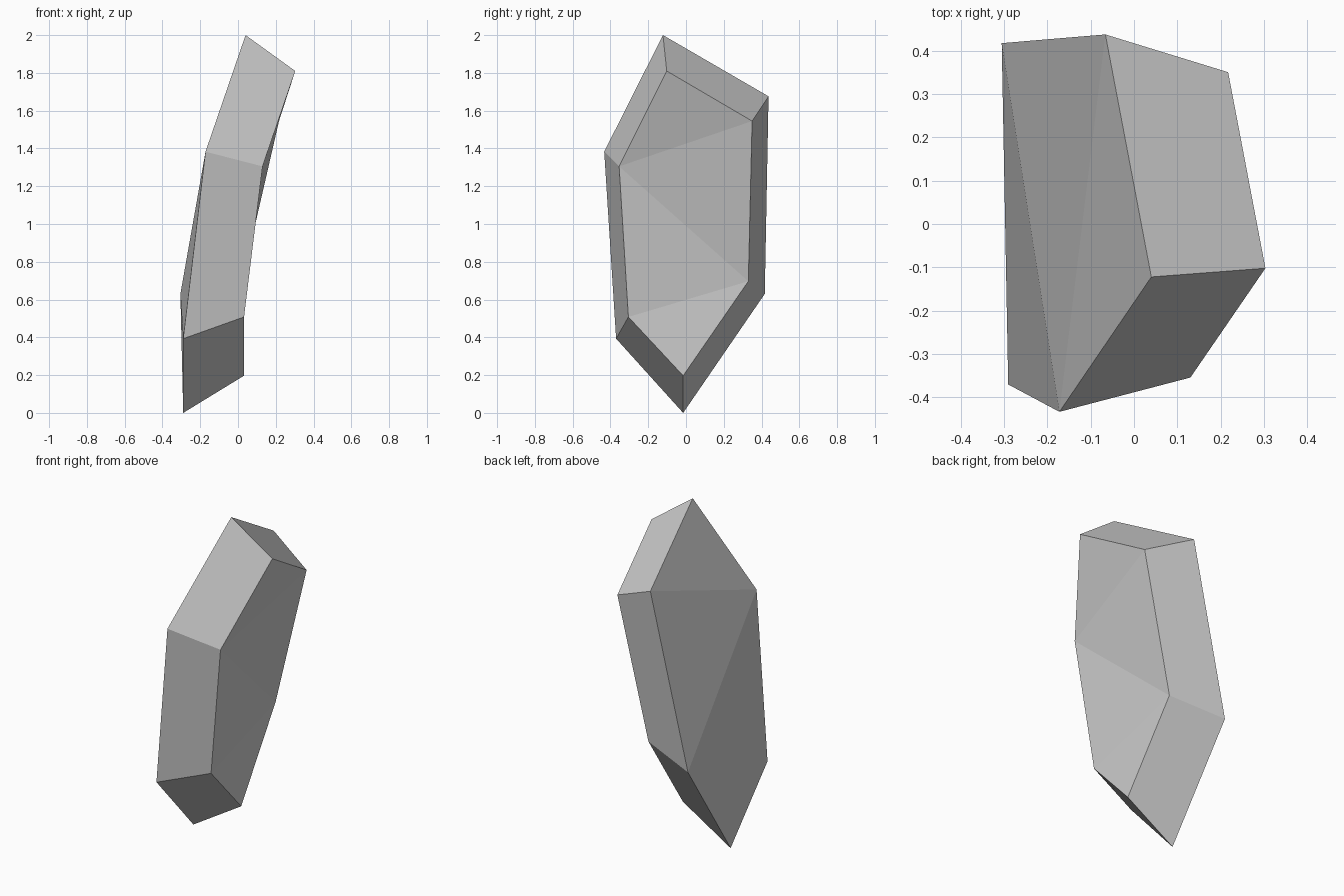
import bpy, bmesh

if "Cube" in bpy.data.objects:
    bpy.data.objects.remove(bpy.data.objects["Cube"])

# Matching six-sided outlines of the two broad faces, from the tip round the back
left_outline = [(0.04, -0.122, 2.0), (-0.066, 0.437, 1.676), (-0.305, 0.417, 0.63),
                (-0.29, -0.015, 0.0), (-0.29, -0.37, 0.393), (-0.172, -0.433, 1.383)]
right_outline = [(0.303, -0.102, 1.81), (0.217, 0.35, 1.545), (0.022, 0.33, 0.697),
                 (0.032, -0.015, 0.197), (0.032, -0.305, 0.508), (0.13, -0.354, 1.305)]

bm = bmesh.new()
left = [bm.verts.new(p) for p in left_outline]
right = [bm.verts.new(p) for p in right_outline]

# Bent broad faces, folded across the outline
for ring in (left, right):
    for a, b, c in ((0, 1, 5), (1, 2, 5), (2, 4, 5), (2, 3, 4)):
        bm.faces.new((ring[a], ring[b], ring[c]))

# Bevelled rim joining both outlines
for i in range(6):
    j = (i + 1) % 6
    bm.faces.new((left[i], left[j], right[j], right[i]))

bmesh.ops.recalc_face_normals(bm, faces=bm.faces)
mesh = bpy.data.meshes.new("stone_shard")
bm.to_mesh(mesh)
bm.free()
shard = bpy.data.objects.new("stone_shard", mesh)
bpy.context.collection.objects.link(shard)
